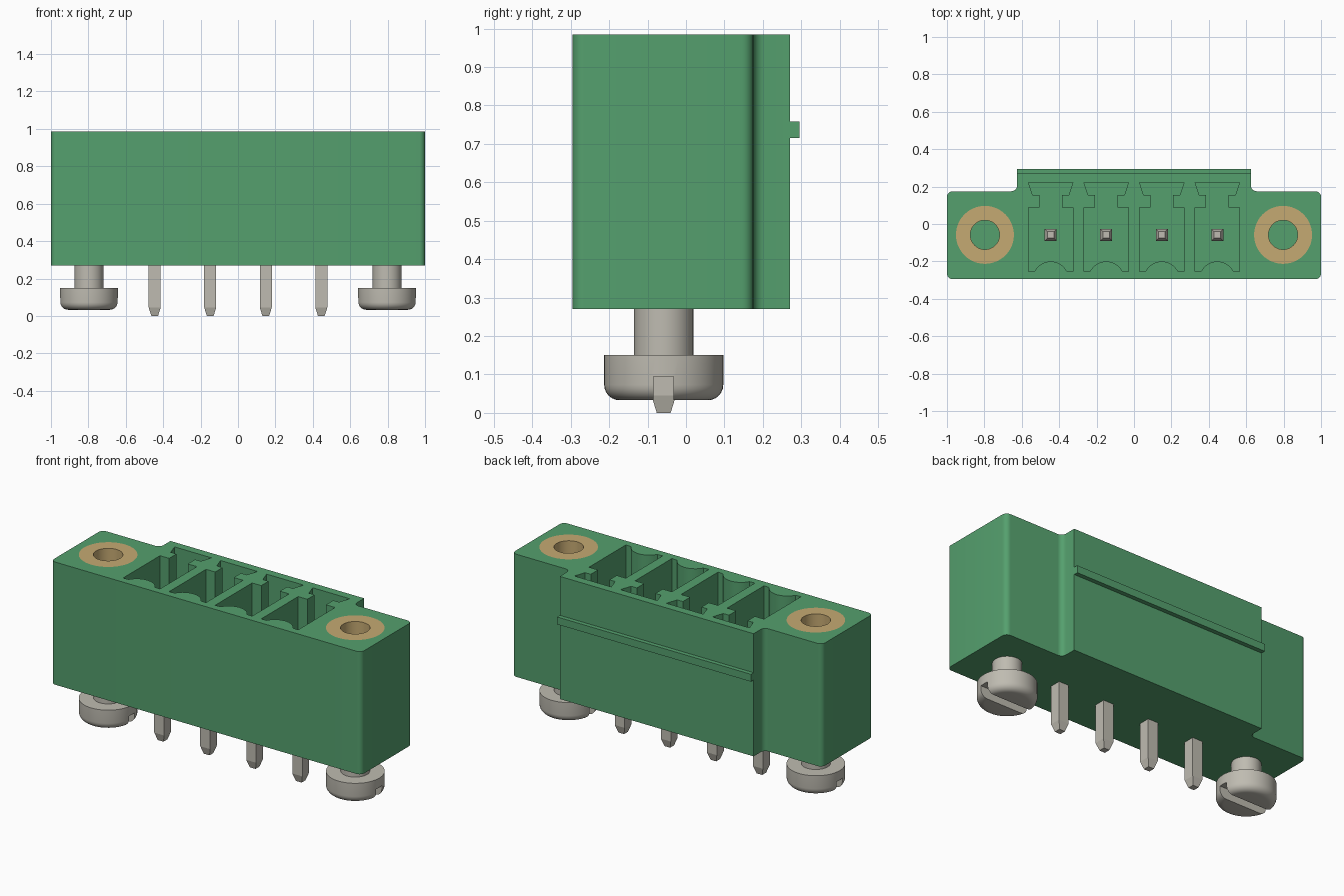
import bpy, bmesh, math
from mathutils import Vector

old = bpy.data.objects.get("Cube")
if old:
    bpy.data.objects.remove(old, do_unlink=True)


def material(name, rgb):
    m = bpy.data.materials.new(name)
    m.use_nodes = True
    m.diffuse_color = (*rgb, 1)
    bsdf = next(n for n in m.node_tree.nodes if n.type == 'BSDF_PRINCIPLED')
    bsdf.inputs["Base Color"].default_value = (*rgb, 1)
    bsdf.inputs["Roughness"].default_value = 0.6
    return m


GREEN = material("green plastic", (0.09, 0.35, 0.155))
BRASS = material("brass", (0.56, 0.40, 0.17))
STEEL = material("tin grey", (0.52, 0.50, 0.44))

BOTTOM, TOP = 0.27, 0.985      # housing height range
FLOOR = 0.38                   # floor of the pin chambers
ROW_Y = -0.058                 # line of pins and screws
SCREW_X = 0.797
PIN_XS = [(i - 1.5) * 0.297 for i in range(4)]


def finish(name, bm, mat):
    bmesh.ops.recalc_face_normals(bm, faces=bm.faces)
    me = bpy.data.meshes.new(name)
    bm.to_mesh(me)
    bm.free()
    me.materials.append(mat)
    ob = bpy.data.objects.new(name, me)
    bpy.context.scene.collection.objects.link(ob)
    return ob


def select(ob):
    bpy.ops.object.select_all(action='DESELECT')
    ob.select_set(True)
    bpy.context.view_layer.objects.active = ob


def smooth(ob):
    select(ob)
    bpy.ops.object.shade_smooth_by_angle(angle=math.radians(30))


def prism(bm, pts, z0, z1):
    face = bm.faces.new([bm.verts.new((x, y, z0)) for x, y in pts])
    ext = bmesh.ops.extrude_face_region(bm, geom=[face])
    moved = [g for g in ext["geom"] if isinstance(g, bmesh.types.BMVert)]
    bmesh.ops.translate(bm, verts=moved, vec=(0, 0, z1 - z0))


def arc(cx, cy, r, a0, a1, n=6):
    return [(cx + r * math.cos(math.radians(a0 + (a1 - a0) * i / n)),
             cy + r * math.sin(math.radians(a0 + (a1 - a0) * i / n))) for i in range(n + 1)]


def rect(x, y, w, d):
    return [(x - w / 2, y - d / 2), (x + w / 2, y - d / 2),
            (x + w / 2, y + d / 2), (x - w / 2, y + d / 2)]


def lathe(bm, profile, x, y, closed=False, steps=48):
    verts = [bm.verts.new((x + r, y, z)) for r, z in profile]
    pairs = list(zip(verts, verts[1:])) + ([(verts[-1], verts[0])] if closed else [])
    edges = [bm.edges.new(p) for p in pairs]
    bmesh.ops.spin(bm, geom=verts + edges, cent=(x, y, 0), axis=(0, 0, 1),
                   angle=math.tau, steps=steps, use_duplicate=False)
    bmesh.ops.remove_doubles(bm, verts=bm.verts, dist=1e-5)


def cut(ob, cutter):
    cutter.hide_render = True
    mod = ob.modifiers.new("cut", 'BOOLEAN')
    mod.operation, mod.solver, mod.object = 'DIFFERENCE', 'EXACT', cutter
    select(ob)
    bpy.ops.object.modifier_apply(modifier=mod.name)
    bpy.data.objects.remove(cutter, do_unlink=True)


# Housing: rounded flanges with a deeper middle block
R = 0.03
half = (arc(1 - R, -0.295 + R, R, -90, 0) + arc(1 - R, 0.175 - R, R, 0, 90)
        + arc(0.625 + R, 0.175 + R, R, 270, 180) + [(0.625, 0.27)])
outline = half + [(-x, y) for x, y in reversed(half)]
bm = bmesh.new()
prism(bm, outline, BOTTOM, TOP)
housing = finish("housing", bm, GREEN)

# Chambers: wide bay with a bulge at the front, a neck, and a flared key slot
bulge_r = 0.097
bulge_y = -0.20 - bulge_r
bulge_a = math.degrees(math.asin(0.085 / bulge_r))
right = [(0.119, -0.253), (0.119, 0.088), (0.06, 0.088), (0.06, 0.155),
         (0.097, 0.155), (0.119, 0.222)]
chamber = (right + [(-x, y) for x, y in reversed(right)]
           + arc(0, bulge_y, bulge_r, 90 + bulge_a, 90 - bulge_a, 10))
bm = bmesh.new()
for px in PIN_XS:
    prism(bm, [(x + px, y) for x, y in chamber], FLOOR, TOP + 0.1)
cut(housing, finish("chamber_cutter", bm, GREEN))

# Round pockets for the threaded inserts
INSERT_Z = 0.60
bm = bmesh.new()
for s in (-1, 1):
    prism(bm, arc(s * SCREW_X, ROW_Y, 0.155, 0, 360 - 7.5, 47), INSERT_Z, TOP + 0.1)
cut(housing, finish("pocket_cutter", bm, GREEN))
smooth(housing)

# Latch rib across the back
bm = bmesh.new()
prism(bm, rect(0, 0.28, 1.25, 0.03), 0.715, 0.758)
finish("latch_rib", bm, GREEN)

for s, side in ((-1, "right"), (1, "left")):
    # Brass insert ring, flush with the top
    bm = bmesh.new()
    lathe(bm, [(0.078, INSERT_Z), (0.155, INSERT_Z), (0.155, TOP), (0.078, TOP)],
          s * SCREW_X, ROW_Y, closed=True)
    smooth(finish("threaded_insert_" + side, bm, BRASS))

    # Mounting screw with a rounded, slotted head
    rounded = [(0.115 + 0.04 * math.sin(a), 0.073 - 0.04 * math.cos(a))
               for a in (math.radians(15 * i) for i in range(7))]
    bm = bmesh.new()
    lathe(bm, [(0, 0.033)] + rounded + [(0.155, 0.15), (0.077, 0.15), (0.077, 0.30), (0, 0.30)],
          s * SCREW_X, ROW_Y)
    screw = finish("screw_" + side, bm, STEEL)
    bm = bmesh.new()
    prism(bm, rect(s * SCREW_X, ROW_Y, 0.4, 0.052), 0.0, 0.095)
    cut(screw, finish("slot_cutter", bm, STEEL))
    smooth(screw)

# Square contact pins, tapered at both ends
for i, px in enumerate(PIN_XS):
    bm = bmesh.new()
    rings = [[bm.verts.new((x, y, z)) for x, y in rect(px, ROW_Y, w, w)]
             for z, w in ((0, 0.036), (0.045, 0.064), (0.77, 0.064), (0.81, 0.034))]
    for lo, hi in zip(rings, rings[1:]):
        for k in range(4):
            bm.faces.new((lo[k], lo[(k + 1) % 4], hi[(k + 1) % 4], hi[k]))
    bm.faces.new(rings[0])
    bm.faces.new(rings[-1])
    finish(f"contact_pin_{i + 1}", bm, STEEL)
